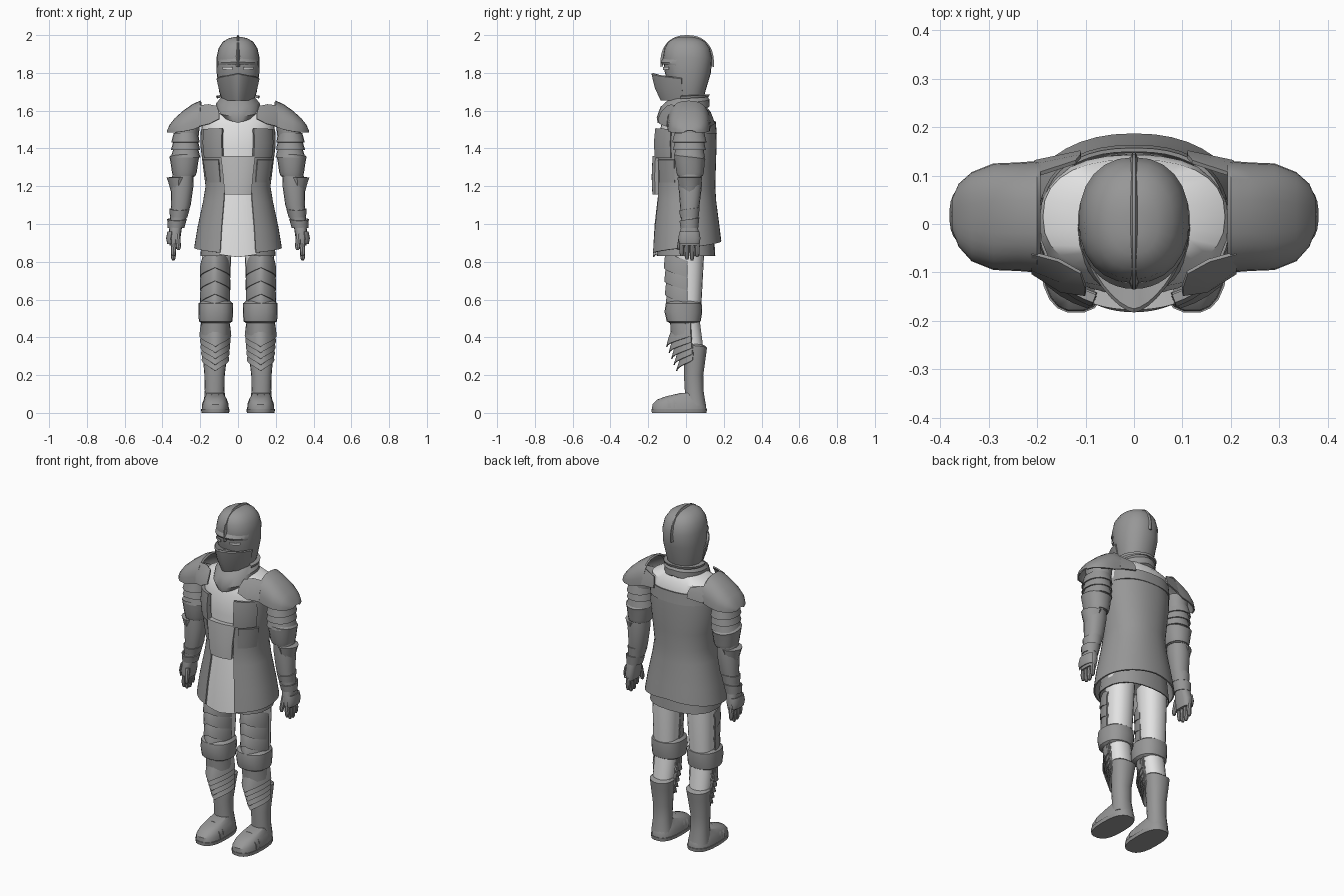
import bpy, math
from math import sin, cos, pi, radians


def mat(name, v):
    m = bpy.data.materials.new(name)
    m.diffuse_color = (v, v, v, 1)
    return m


STEEL = mat("dark steel", 0.31)
CLOTH = mat("light cloth", 0.76)
PLATE = mat("mid grey plate", 0.5)


def skin(name, rings, m, closed=True, caps=True, thick=0, side=1):
    """Join rings of points into a surface; side=-1 mirrors it across x."""
    n = len(rings[0])
    verts = [(side * x, y, z) for r in rings for x, y, z in r]
    faces = []
    for k in range(len(rings) - 1):
        for i in range(n if closed else n - 1):
            j = (i + 1) % n
            faces.append((k * n + i, k * n + j, (k + 1) * n + j, (k + 1) * n + i))
    if caps:
        faces.append(tuple(range(n))[::-1])
        faces.append(tuple(range((len(rings) - 1) * n, len(rings) * n)))
    if side < 0:
        faces = [f[::-1] for f in faces]
    me = bpy.data.meshes.new(name)
    me.from_pydata(verts, [], faces)
    me.materials.append(m)
    ob = bpy.data.objects.new(name, me)
    bpy.context.collection.objects.link(ob)
    if thick:
        s = ob.modifiers.new("thickness", 'SOLIDIFY')
        s.thickness, s.offset = thick, -1
    return ob


def loft(name, rings, m, n=20, p=2.2, arc=None, caps=True, thick=0, side=1):
    """Stack superellipses (z, cx, cy, rx, ry, front z shift), bottom first.
    arc = (start, end) degrees for an open shell; the front is at 270."""
    out = []
    for r in rings:
        z, cx, cy, rx, ry = r[:5]
        dip = r[5] if len(r) > 5 else 0
        ring = []
        for i in range(n):
            a = 2 * pi * i / n if not arc else radians(arc[0] + (arc[1] - arc[0]) * i / (n - 1))
            c, s = cos(a), sin(a)
            ring.append((cx + rx * math.copysign(abs(c) ** (2 / p), c),
                         cy + ry * math.copysign(abs(s) ** (2 / p), s),
                         z - dip * math.asin(max(-1, min(1, s))) * 2 / pi))
        out.append(ring)
    return skin(name, out, m, not arc, caps and not arc, thick, side)


# ---- helmet ----
loft("helmet", [(1.64, 0, .01, .08, .08), (1.70, 0, .01, .1, .092), (1.80, 0, .01, .113, .122),
                (1.88, 0, .008, .114, .13), (1.93, 0, .006, .103, .12), (1.965, 0, .004, .08, .098),
                (1.983, 0, .002, .05, .065), (1.99, 0, 0, .018, .03)], STEEL, 24)
comb = []
for i in range(21):
    a = radians(-5 + 190 * i / 20)
    c, s = cos(a), sin(a)
    ring = []
    for x, k in ((.01, .93), (.003, 1.035), (-.003, 1.035), (-.01, .93)):
        ring.append((x, .006 - .137 * k * math.copysign(abs(c) ** .87, c),
                     1.85 + .145 * k * math.copysign(abs(s) ** .87, s)))
    comb.append(ring)
skin("helmet_comb", comb[::-1], STEEL)
loft("visor", [(1.655, 0, 0, .085, .135), (1.72, 0, -.005, .105, .16), (1.765, 0, -.005, .116, .178, .03),
               (1.77, 0, -.005, .112, .17, .03), (1.75, 0, 0, .09, .11, .03)],
     STEEL, 17, 1.55, (190, 350), thick=.006)
loft("visor_brow", [(1.838, 0, .005, .115, .132, .008), (1.85, 0, .005, .117, .139, .008),
                    (1.868, 0, .008, .114, .13, .008)], STEEL, 17, 2.1, (205, 335))
for s in (1, -1):
    loft("eye_slit", [(1.820, 0, .008, .117, .132, -.005), (1.834, 0, .008, .117, .134, -.005)],
         CLOTH, 6, 2.2, (283, 312), thick=.004, side=s)

# ---- neck and collar ----
loft("neck", [(1.58, 0, .01, .085, .085), (1.67, 0, .01, .08, .08)], STEEL, 16)
loft("gorget", [(1.575, 0, -.02, .09, .13, -.04), (1.595, 0, -.015, .118, .14, -.03),
                (1.64, 0, -.005, .115, .13, -.02), (1.675, 0, .01, .085, .095, -.01)],
     STEEL, 24, 2.0, caps=False, thick=.006)
loft("collar_rim", [(1.665, 0, .01, .112, .112, -.01), (1.678, 0, .01, .116, .116, -.01),
                    (1.683, 0, .01, .085, .09)], STEEL, 20, 2.0, (-20, 200))

# ---- torso ----
loft("tunic", [(.95, 0, 0, .18, .14), (1.2, 0, 0, .155, .135), (1.4, 0, 0, .18, .145),
               (1.52, 0, .005, .195, .138), (1.59, 0, .015, .188, .118), (1.625, 0, .015, .12, .09)],
     CLOTH, 28, 2.4)
loft("underskirt", [(.83, 0, 0, .2, .155), (1.0, 0, 0, .18, .145)], STEEL, 24, 2.4, caps=False, thick=.006)
loft("coat", [(.875, 0, 0, .232, .187, -.035), (.98, 0, 0, .215, .177, -.01), (1.12, 0, 0, .185, .16),
              (1.2, 0, 0, .172, .155), (1.3, 0, 0, .185, .158), (1.42, 0, 0, .2, .162),
              (1.5, 0, 0, .197, .16)], STEEL, 37, 2.2, (-68, 248), thick=.008)
loft("coat_back_top", [(1.48, 0, 0, .197, .163), (1.545, 0, .005, .19, .152)],
     STEEL, 19, 2.4, (15, 165), thick=.008)
loft("tabard", [(.875, 0, 0, .215, .176, -.05), (1.0, 0, 0, .195, .166), (1.155, 0, 0, .165, .148)],
     CLOTH, 13, 2.2, (244, 296), thick=.008)
loft("belly_plate", [(1.155, 0, 0, .155, .178), (1.25, 0, 0, .172, .182), (1.36, 0, 0, .2, .177)],
     PLATE, 11, 2.2, (245, 295), thick=.03)

for s in (1, -1):
    # ---- chest side plates ----
    loft("chest_plate", [(1.35, 0, 0, .197, .178), (1.43, 0, 0, .205, .184), (1.5, 0, 0, .2, .175, .01)],
         STEEL, 8, 2.2, (293, 335), thick=.018, side=s)
    loft("coat_side_fold", [(1.22, 0, 0, .176, .16), (1.34, 0, 0, .196, .168)],
         STEEL, 8, 2.2, (300, 340), thick=.01, side=s)

    # ---- shoulders: arches running outward ----
    arch = []
    for x, zb, h, ry, cy in ((.193, 1.52, .125, .11, .02), (.2, 1.515, .138, .115, .015),
                             (.24, 1.50, .135, .112, .015), (.29, 1.49, .11, .11, .015),
                             (.335, 1.485, .075, .092, .015), (.362, 1.485, .04, .065, .018),
                             (.376, 1.485, .01, .03, .02)):
        arch.append([(x, cy + ry * math.copysign(abs(cos(t)) ** .8, cos(t)), zb + h * sin(t) ** .8)
                     for t in [pi * i / 14 for i in range(15)]])
    skin("pauldron", arch, STEEL, False, False, .008, s)
    skin("pauldron_front_wing", [[(.10, -.145, 1.555), (.10, -.13, 1.59), (.11, -.10, 1.622)],
                                 [(.15, -.138, 1.53), (.15, -.118, 1.59), (.155, -.075, 1.632)],
                                 [(.21, -.10, 1.515), (.21, -.093, 1.57), (.21, -.06, 1.625)]],
         STEEL, False, False, .008, s).modifiers[0].offset = 0
    skin("pauldron_back_wing", [[(.11, .148, 1.53), (.11, .14, 1.56), (.12, .128, 1.588)],
                                [(.205, .128, 1.515), (.205, .12, 1.57), (.205, .10, 1.61)]],
         STEEL, False, False, .008, s).modifiers[0].offset = 0

    # ---- arms ----
    loft("upper_arm", [(1.25, .285, .022, .055, .062), (1.4, .277, .02, .062, .075),
                       (1.54, .265, .02, .065, .08)], STEEL, 16, side=s)
    for i in range(3):
        z = 1.455 - .04 * i
        loft("upper_arm_lame", [(z - .022, .278, .018, .075 + .002 * i, .092 - .004 * i),
                                (z + .028, .276, .018, .064, .08 - .003 * i)],
             STEEL, 18, caps=False, thick=.006, side=s)
    loft("elbow_band", [(1.255, .285, .022, .06, .068), (1.275, .284, .022, .066, .074),
                        (1.33, .284, .02, .074, .08), (1.355, .284, .02, .079, .084, .015),
                        (1.365, .284, .02, .068, .075, .015)], STEEL, 18, side=s)
    loft("forearm", [(.99, .325, .018, .038, .04), (1.1, .302, .02, .052, .052),
                     (1.2, .296, .022, .06, .062), (1.27, .29, .022, .056, .06)], STEEL, 16, side=s)
    loft("elbow_guard", [(1.17, .315, .02, .04, .05), (1.225, .315, .02, .055, .062),
                         (1.245, .312, .02, .066, .066), (1.25, .30, .02, .05, .05)], STEEL, 12, 1.7, side=s)
    for z, r in ((1.0, .048), (1.055, .05)):
        loft("wrist_cuff", [(z - .02, .328 - (z - 1) * .25, .018, r - .004, r),
                            (z + .025, .323 - (z - 1) * .25, .018, r + .004, r + .006, -.01)],
             STEEL, 14, 2.0, caps=False, thick=.006, side=s)
    # ---- hands ----
    loft("palm", [(.885, .337, .018, .024, .05), (.93, .336, .018, .032, .056),
                  (1.0, .328, .018, .034, .042)], STEEL, 14, 2.8, side=s)
    for i in range(4):
        y = -.022 + .027 * i
        tip = .808 + (.022, .003, 0, .018)[i]
        loft("finger", [(tip, .342, y, .007, .007), (tip + .012, .342, y, .012, .0115),
                        (.86, .342, y, .014, .0125), (.90, .338, y, .015, .013)], STEEL, 8, side=s)
    loft("thumb", [(.862, .315, -.036, .008, .008), (.88, .315, -.036, .013, .012),
                   (.95, .322, -.02, .016, .016)], STEEL, 8, side=s)
    loft("knuckle_plate", [(.895, .345, .018, .03, .056), (.925, .345, .018, .036, .06),
                           (.96, .34, .018, .034, .055)], STEEL, 10, 2.4, (-75, 75), thick=.006, side=s)

    # ---- legs ----
    loft("thigh", [(.47, .118, .012, .062, .055), (.6, .118, .015, .072, .068),
                   (.92, .112, .015, .08, .085)], CLOTH, 20, side=s)
    for i in range(4):
        z = .775 - .07 * i
        loft("thigh_lame", [(z - .055, .121, 0, .081 - .001 * i, .118 - .003 * i, .05),
                            (z, .121, .0, .08, .112 - .003 * i, .055),
                            (z + .03, .12, .005, .074, .1 - .003 * i, .055)],
             STEEL, 15, 1.8, (180, 365), thick=.007, side=s)
    loft("knee_band", [(.475, .118, -.01, .075, .075), (.485, .118, -.012, .089, .09),
                       (.535, .118, -.014, .092, .1), (.58, .118, -.012, .091, .095),
                       (.592, .118, -.01, .076, .08)], STEEL, 20, 2.3, side=s)
    loft("calf", [(.3, .122, .045, .058, .052), (.4, .12, .025, .064, .06),
                  (.5, .118, .01, .068, .062)], CLOTH, 18, side=s)
    for i in range(5):
        z, k = .45 - .032 * i, i
        loft("shin_lame", [(z - .04, .12, .03 + .002 * k, .085 - .003 * k, .135 - .011 * k, -.06),
                           (z, .12, .03 + .003 * k, .081 - .003 * k, .124 - .011 * k, -.055),
                           (z + .04, .12, .03, .074 - .003 * k, .105 - .01 * k, -.045)],
             STEEL, 13, 1.6, (185, 355), thick=.006, side=s)
    loft("knee_skirt", [(.42, .12, .01, .076, .09, -.02), (.5, .118, 0, .074, .085)],
         STEEL, 13, 2, (185, 355), thick=.006, side=s)
    loft("boot_shaft", [(.04, .122, .05, .06, .056), (.12, .124, .043, .052, .05),
                        (.2, .124, .04, .054, .052), (.3, .122, .048, .064, .058),
                        (.355, .12, .052, .07, .06, .01), (.365, .12, .05, .06, .05, .01)], STEEL, 18, side=s)
    loft("boot_foot", [(.018, .12, -.036, .072, .145), (.045, .12, -.036, .07, .143),
                       (.07, .12, -.03, .062, .125), (.088, .121, -.01, .053, .095),
                       (.105, .122, .03, .045, .06)], STEEL, 22, 2.6, side=s)
    loft("boot_sole", [(0, .12, -.036, .073, .146), (.02, .12, -.036, .076, .148)], STEEL, 22, 2.6, side=s)
    for y, h in ((-.085, .088), (-.055, .097)):
        skin("boot_strap", [[(.12 + .07 * k * cos(t), yy, .025 + (h - .025) * k * sin(t) ** .75)
                             for t in [pi * i / 12 for i in range(13)]]
                            for yy, k in ((y + .022, .98), (y - .012, 1.02))],
             STEEL, False, False, .006, s)

# ---- apply thickness, smooth shading with crisp edges ----
for ob in bpy.data.objects:
    ob.select_set(True)
bpy.context.view_layer.objects.active = bpy.data.objects["helmet"]
bpy.ops.object.convert(target='MESH')
bpy.ops.object.shade_smooth_by_angle(angle=radians(35))
